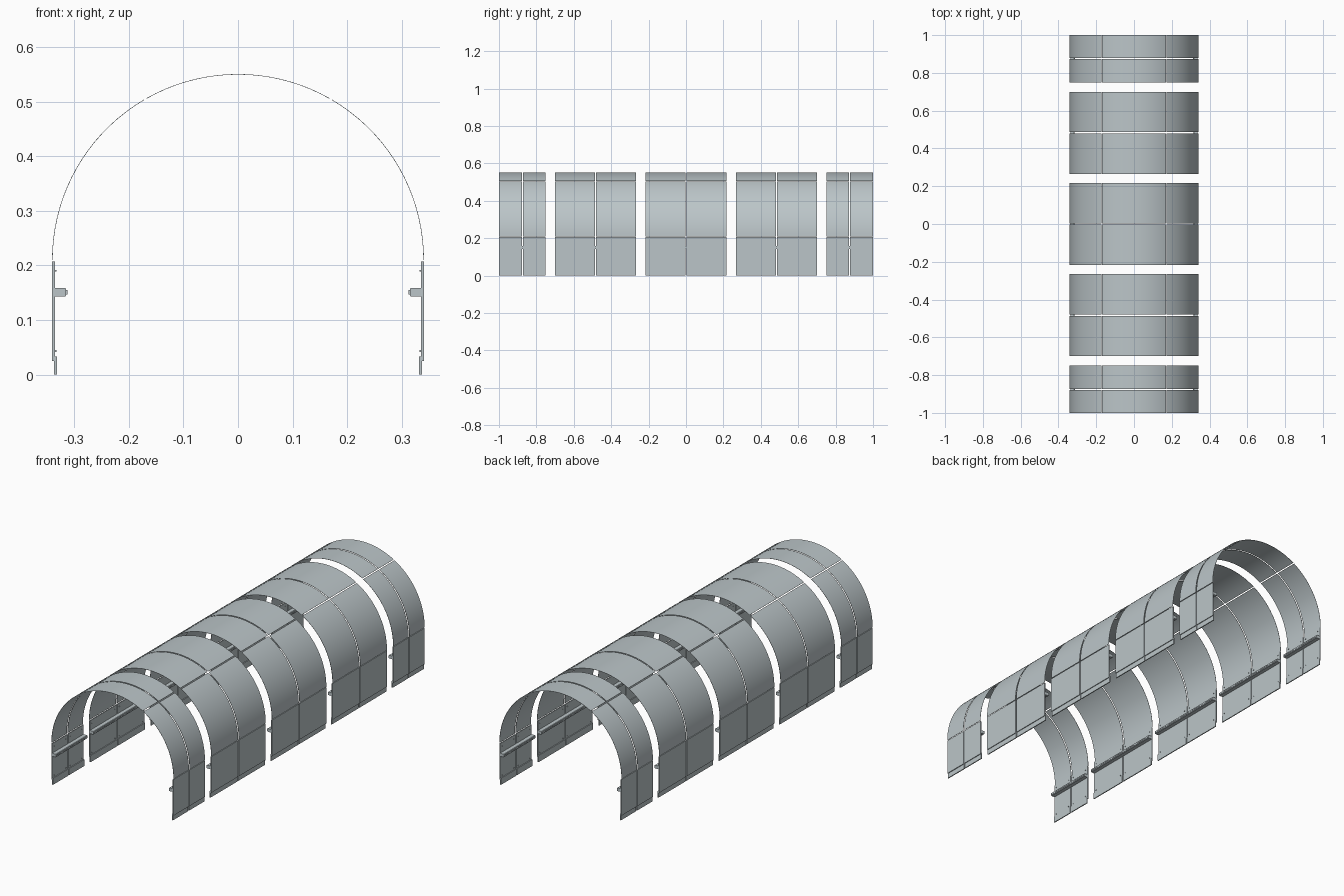
import bpy, bmesh, math

if "Cube" in bpy.data.objects:
    bpy.data.objects.remove(bpy.data.objects["Cube"])

R, ZC = 0.341, 0.21          # arch radius and springing height
GAP = 0.0055                 # seam width between panels
SECTIONS = [(-1.0, -0.75), (-0.70, -0.266), (-0.217, 0.217),
            (0.266, 0.70), (0.75, 1.0)]

grey = bpy.data.materials.new("panel grey")
grey.diffuse_color = (0.50, 0.56, 0.58, 1)
grey.use_nodes = True
grey.node_tree.nodes["Principled BSDF"].inputs["Base Color"].default_value = grey.diffuse_color


def finish(name, bm):
    bmesh.ops.recalc_face_normals(bm, faces=bm.faces)
    me = bpy.data.meshes.new(name)
    bm.to_mesh(me)
    bm.free()
    me.materials.append(grey)
    ob = bpy.data.objects.new(name, me)
    bpy.context.collection.objects.link(ob)
    return ob


def sweep(bm, outline, y0, y1):
    """Extrude a closed x-z outline along y."""
    a = [bm.verts.new((x, y0, z)) for x, z in outline]
    b = [bm.verts.new((x, y1, z)) for x, z in outline]
    n = len(outline)
    for i in range(n):
        j = (i + 1) % n
        bm.faces.new((a[i], a[j], b[j], b[i]))
    bm.faces.new(a)
    bm.faces.new(b)


def box(bm, side, x0, x1, y0, y1, z0, z1):
    sweep(bm, [(side * x0, z0), (side * x1, z0),
               (side * x1, z1), (side * x0, z1)], y0, y1)


def halves(y0, y1):
    m = (y0 + y1) / 2
    return [(y0, m - GAP / 2), (m + GAP / 2, y1)]


for n, (y0, y1) in enumerate(SECTIONS, 1):
    # curved roof: three 60 degree panels, each split in two along y
    bm = bmesh.new()
    g = GAP / 2 / R
    for k in range(3):
        a0 = math.pi / 3 * k + (g if k else 0)
        a1 = math.pi / 3 * (k + 1) - (g if k < 2 else 0)
        angles = [a0 + (a1 - a0) * i / 18 for i in range(19)]
        outer = [(R * math.cos(a), ZC + R * math.sin(a)) for a in angles]
        r = R - 0.001
        inner = [(r * math.cos(a), ZC + r * math.sin(a)) for a in reversed(angles)]
        for p, q in halves(y0, y1):
            sweep(bm, outer + inner, p, q)
    roof = finish(f"roof_panels_{n}", bm)
    bpy.ops.object.select_all(action='DESELECT')
    roof.select_set(True)
    bpy.context.view_layer.objects.active = roof
    bpy.ops.object.shade_smooth_by_angle(angle=math.radians(30))

    # upright side walls with an inset skirt strip
    bm = bmesh.new()
    for s in (-1, 1):
        for p, q in halves(y0, y1):
            sweep(bm, [(s * x, z) for x, z in
                       [(0.341, 0.207), (0.341, 0.025), (0.337, 0.025),
                        (0.337, 0.0), (0.332, 0.0), (0.332, 0.033),
                        (0.336, 0.033), (0.336, 0.207)]], p, q)
    finish(f"side_walls_{n}", bm)

    # small fixing studs near the wall panel corners
    bm = bmesh.new()
    for s in (-1, 1):
        for p, q in halves(y0, y1):
            for y in (p + 0.015, q - 0.015):
                for z in (0.043, 0.190):
                    box(bm, s, 0.333, 0.3365, y - 0.0015, y + 0.0015,
                        z - 0.0015, z + 0.0015)
    finish(f"wall_studs_{n}", bm)

    # chamfered inner rail
    bm = bmesh.new()
    for s in (-1, 1):
        sweep(bm, [(s * x, z) for x, z in
                   [(0.336, 0.143), (0.317, 0.143), (0.315, 0.145),
                    (0.315, 0.157), (0.317, 0.159), (0.336, 0.159)]], y0, y1)
    finish(f"inner_rail_{n}", bm)

    # row of raised ribs along the rail face
    bm = bmesh.new()
    count = round((y1 - y0) / 0.0145)
    pitch = (y1 - y0) / count
    for s in (-1, 1):
        for i in range(count):
            y = y0 + (i + 0.5) * pitch
            box(bm, s, 0.3130, 0.3155, y - pitch * 0.3, y + pitch * 0.3,
                0.147, 0.155)
    finish(f"rail_ribs_{n}", bm)
